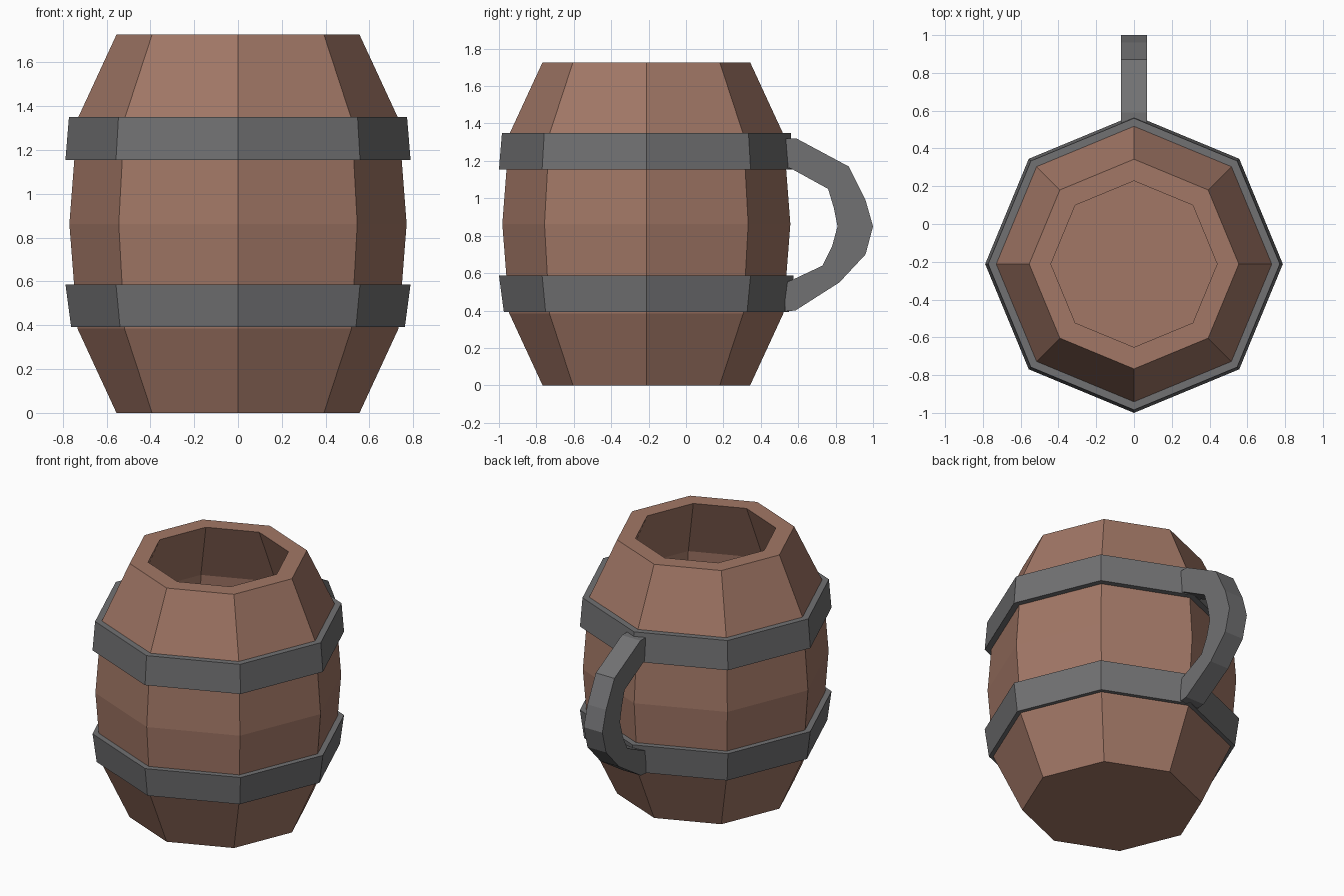
import bpy, bmesh, math

if "Cube" in bpy.data.objects:
    bpy.data.objects.remove(bpy.data.objects["Cube"])

CY = -0.212   # barrel axis sits forward of centre, the handle balances it
SIDES = 8


def material(name, rgb):
    m = bpy.data.materials.new(name)
    m.diffuse_color = (*rgb, 1)
    m.use_nodes = True
    m.node_tree.nodes["Principled BSDF"].inputs["Base Color"].default_value = m.diffuse_color
    return m


wood = material("brown_wood", (0.36, 0.185, 0.133))
iron = material("grey_iron", (0.165, 0.165, 0.17))


def finish(name, bm, mat):
    bmesh.ops.recalc_face_normals(bm, faces=bm.faces)
    me = bpy.data.meshes.new(name)
    bm.to_mesh(me)
    bm.free()
    me.materials.append(mat)
    ob = bpy.data.objects.new(name, me)
    bpy.context.collection.objects.link(ob)
    return ob


def lathe(name, profile, mat, closed):
    """Spin an (r, z) profile into octagonal rings; open ends get caps."""
    bm = bmesh.new()
    rings = []
    for r, z in profile:
        rings.append([bm.verts.new((r * math.cos(a), CY + r * math.sin(a), z))
                      for a in (2 * math.pi * i / SIDES for i in range(SIDES))])
    pairs = list(zip(rings, rings[1:]))
    if closed:
        pairs.append((rings[-1], rings[0]))
    else:
        bm.faces.new(rings[0])
        bm.faces.new(rings[-1])
    for a, b in pairs:
        for i in range(SIDES):
            j = (i + 1) % SIDES
            bm.faces.new((a[i], a[j], b[j], b[i]))
    return finish(name, bm, mat)


# hollow barrel: outer wall up, rim, inner wall down to the floor
lathe("barrel", [(0.555, 0), (0.733, 0.385), (0.77, 0.863), (0.733, 1.342), (0.555, 1.727),
                 (0.44, 1.727), (0.62, 1.32), (0.655, 0.863), (0.62, 0.41), (0.44, 0.1)],
      wood, False)

# two iron hoops
lathe("upper_hoop", [(0.788, 1.155), (0.772, 1.35), (0.72, 1.35), (0.72, 1.155)], iron, True)
lathe("lower_hoop", [(0.762, 0.393), (0.788, 0.587), (0.72, 0.587), (0.72, 0.393)], iron, True)

# handle: outer and inner outline (y, z) paired per station, width along x
outer = [(0.53, 1.32), (0.59, 1.32), (0.87, 1.17), (0.96, 0.99), (1.0, 0.85),
         (0.96, 0.70), (0.82, 0.55), (0.585, 0.40), (0.53, 0.395)]
inner = [(0.53, 1.165), (0.56, 1.16), (0.76, 1.05), (0.79, 0.95), (0.81, 0.85),
         (0.78, 0.74), (0.73, 0.64), (0.56, 0.56), (0.53, 0.55)]
bm = bmesh.new()
stations = []
for (oy, oz), (iy, iz) in zip(outer, inner):
    stations.append([bm.verts.new(p) for p in
                     ((-0.07, oy, oz), (0.07, oy, oz), (0.07, iy, iz), (-0.07, iy, iz))])
for a, b in zip(stations, stations[1:]):
    for i in range(4):
        j = (i + 1) % 4
        bm.faces.new((a[i], a[j], b[j], b[i]))
bm.faces.new(stations[0])
bm.faces.new(stations[-1])
finish("handle", bm, iron)
